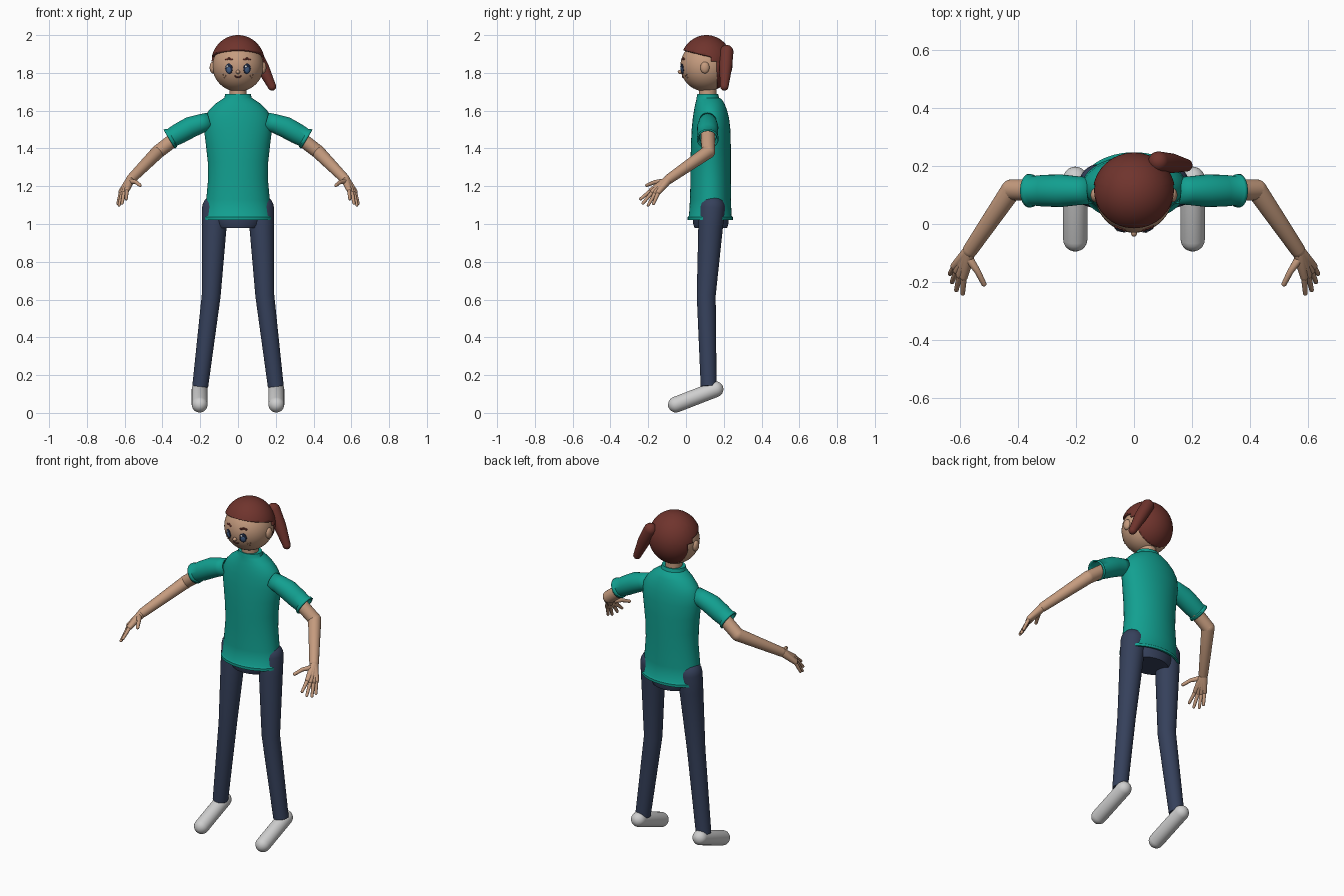
import bpy, bmesh
from math import sin, cos, pi, sqrt
from mathutils import Vector

if "Cube" in bpy.data.objects:
    bpy.data.objects.remove(bpy.data.objects["Cube"])


def material(name, rgb):
    m = bpy.data.materials.new(name)
    m.use_nodes = True
    m.diffuse_color = (*rgb, 1)
    m.node_tree.nodes["Principled BSDF"].inputs["Base Color"].default_value = (*rgb, 1)
    return m


SKIN = material("skin", (0.56, 0.33, 0.21))
HAIR = material("auburn hair", (0.16, 0.034, 0.026))
TEAL = material("teal shirt", (0.006, 0.35, 0.28))
NAVY = material("navy trousers", (0.036, 0.052, 0.105))
SHOE = material("pale grey shoe", (0.62, 0.62, 0.62))
DARK = material("dark eye", (0.012, 0.02, 0.05))
BLUE = material("blue iris", (0.06, 0.12, 0.25))
WHITE = material("white glint", (0.85, 0.85, 0.85))
LIP = material("brown lip", (0.15, 0.04, 0.035))
FRECKLE = material("freckle", (0.36, 0.18, 0.11))


def finish(name, bm, mat, angle=0.7):
    bmesh.ops.recalc_face_normals(bm, faces=bm.faces)
    mesh = bpy.data.meshes.new(name)
    bm.to_mesh(mesh)
    bm.free()
    mesh.materials.append(mat)
    ob = bpy.data.objects.new(name, mesh)
    bpy.context.collection.objects.link(ob)
    bpy.ops.object.select_all(action="DESELECT")
    ob.select_set(True)
    bpy.context.view_layer.objects.active = ob
    bpy.ops.object.shade_smooth_by_angle(angle=angle)
    return ob


def skin_rings(name, rings, mat, caps=True):
    bm = bmesh.new()
    vs = [[bm.verts.new(p) for p in ring] for ring in rings]
    n = len(vs[0])
    for a, b in zip(vs, vs[1:]):
        for i in range(n):
            j = (i + 1) % n
            bm.faces.new((a[i], a[j], b[j], b[i]))
    if caps:
        bm.faces.new(vs[0])
        bm.faces.new(vs[-1])
    return finish(name, bm, mat)


def loft(name, profile, mat, n=48):
    """Stack ellipses given as (z, x radius, front y, back y)."""
    rings = []
    for z, rx, y0, y1 in profile:
        rings.append([Vector((rx * cos(2 * pi * i / n),
                              (y0 + y1) / 2 + (y1 - y0) / 2 * sin(2 * pi * i / n), z))
                      for i in range(n)])
    return skin_rings(name, rings, mat)


def tube(name, path, mat, start=False, end=False, n=24, caps=True):
    """Tube through (point, radius) pairs, with optional round ends."""
    pts = [(Vector(p), r) for p, r in path]

    def dome(p, r, out):
        return [(p + out * r * sin(a), r * cos(a)) for a in (0.3, 0.6, 0.9, 1.2, 1.42, 1.54)]

    head, tail = [], []
    if start:
        head = dome(*pts[0], (pts[0][0] - pts[1][0]).normalized())[::-1]
    if end:
        tail = dome(*pts[-1], (pts[-1][0] - pts[-2][0]).normalized())
    pts = head + pts + tail
    rings = []
    for i, (p, r) in enumerate(pts):
        t = (pts[min(i + 1, len(pts) - 1)][0] - pts[max(i - 1, 0)][0]).normalized()
        u = t.cross(Vector((0, 1, 0))).normalized()
        v = t.cross(u)
        rings.append([p + r * (u * cos(2 * pi * k / n) + v * sin(2 * pi * k / n))
                      for k in range(n)])
    return skin_rings(name, rings, mat, caps)


def ball(name, centre, size, mat, seg=32, facing=None):
    bm = bmesh.new()
    bmesh.ops.create_uvsphere(bm, u_segments=seg, v_segments=seg // 2, radius=1)
    bmesh.ops.scale(bm, vec=size, verts=bm.verts)
    if facing:
        rot = Vector(facing).to_track_quat("Y", "Z").to_matrix()
        bmesh.ops.rotate(bm, matrix=rot, verts=bm.verts)
    bmesh.ops.translate(bm, vec=centre, verts=bm.verts)
    return finish(name, bm, mat, 3)


# Head, neck and nose
HEAD, R = Vector((0, 0.105, 1.836)), 0.135
ball("head", HEAD, (R, R, R), SKIN, 48)
loft("neck", [(1.66, 0.046, 0.068, 0.162), (1.74, 0.046, 0.068, 0.162)], SKIN, 32)
ball("nose", (0, -0.03, 1.805), (0.011, 0.014, 0.011), SKIN, 16)


# Thin face details laid on the head
def plate(name, x, z, w, h, mat, lift=0.0):
    dz = z - HEAD.z
    out = Vector((x, -sqrt(R * R - x * x - dz * dz), dz)).normalized()
    ball(name, HEAD + out * (R + lift), (w, 0.004, h), mat, 16, -out)


for s, side in ((1, "left"), (-1, "right")):
    plate(side + "_eye", s * 0.048, 1.822, 0.021, 0.028, DARK)
    plate(side + "_iris", s * 0.048, 1.816, 0.013, 0.017, BLUE, 0.002)
    plate(side + "_glint", s * 0.048 - 0.007, 1.834, 0.006, 0.007, WHITE, 0.003)
    for k in range(3):
        plate(f"{side}_brow_{k}", s * (0.036 + 0.012 * k), 1.872 + 0.004 * (k == 1),
              0.010, 0.005, HAIR)
    for x, z in ((0.065, 1.785), (0.078, 1.79), (0.072, 1.775)):
        plate(side + "_freckle", s * x, z, 0.003, 0.003, FRECKLE)
    ball(side + "_ear", (s * 0.134, 0.1, 1.828), (0.016, 0.024, 0.031), SKIN)
for k in (-2, -1, 0, 1, 2):
    plate("mouth", k * 0.007, 1.777 + 0.0012 * k * k, 0.006, 0.004, LIP)

# Hair cap: sphere trimmed to a fringe, a step above the ears and a full back
bm = bmesh.new()
bmesh.ops.create_uvsphere(bm, u_segments=48, v_segments=32, radius=1)
bmesh.ops.scale(bm, vec=(0.143, 0.139, 0.149), verts=bm.verts)
bmesh.ops.translate(bm, vec=(0, 0.108, 1.851), verts=bm.verts)
FRINGE = Vector((0, 0.24, 1))
cuts = [((0, -0.02, 1.922), FRINGE), ((0, 0.135, 1.86), (0, 1, 0)),
        ((0, 0.135, 1.86), (0, 0, 1)), ((0, 0.165, 1.8), (0, 1, 0))]
for co, no in cuts:
    bmesh.ops.bisect_plane(bm, geom=bm.verts[:] + bm.edges[:] + bm.faces[:],
                           plane_co=co, plane_no=no)


def is_hair(c):
    above = (c - Vector((0, -0.02, 1.922))).dot(FRINGE) > 0
    return above or c.y > 0.165 or (c.y > 0.135 and c.z > 1.86)


bare = [f for f in bm.faces if not is_hair(f.calc_center_median())]
bmesh.ops.delete(bm, geom=bare, context="FACES")
hair = finish("hair_cap", bm, HAIR, 0.7)
shell = hair.modifiers.new("thickness", "SOLIDIFY")
shell.thickness, shell.offset = 0.02, -1

# Side ponytail
tube("ponytail", [((0.085, 0.215, 1.912), 0.036), ((0.13, 0.21, 1.83), 0.034),
                  ((0.18, 0.203, 1.728), 0.022)], HAIR, True, True)

# Shirt body with collar band and rolled hem
loft("shirt_body", [
    (1.685, 0.05, 0.07, 0.16), (1.687, 0.068, 0.06, 0.17), (1.668, 0.072, 0.056, 0.176),
    (1.66, 0.085, 0.055, 0.19), (1.635, 0.122, 0.049, 0.205), (1.6, 0.155, 0.042, 0.218),
    (1.56, 0.176, 0.036, 0.228), (1.5, 0.18, 0.03, 0.235), (1.42, 0.17, 0.026, 0.237),
    (1.33, 0.16, 0.024, 0.237), (1.24, 0.158, 0.024, 0.237), (1.13, 0.168, 0.021, 0.238),
    (1.045, 0.177, 0.016, 0.241), (1.037, 0.184, 0.009, 0.248), (1.022, 0.184, 0.009, 0.248),
    (1.022, 0.174, 0.02, 0.238), (1.06, 0.165, 0.03, 0.23)], TEAL)

# Trouser seat
loft("trouser_seat", [(1.09, 0.14, 0.035, 0.226), (1.03, 0.136, 0.035, 0.226),
                      (1.0, 0.126, 0.038, 0.224), (0.98, 0.112, 0.045, 0.218)], NAVY)

for s, side in ((1, "left"), (-1, "right")):
    def at(x, y, z):
        return (s * x, y, z)

    # Leg and shoe
    tube(side + "_leg", [(at(0.121, 0.138, 1.085), 0.069), (at(0.126, 0.13, 0.98), 0.065),
                         (at(0.142, 0.107, 0.62), 0.05), (at(0.2, 0.12, 0.14), 0.042)],
         NAVY, start=True, n=32)
    tube(side + "_shoe", [(at(0.203, 0.156, 0.125), 0.042), (at(0.203, -0.053, 0.044), 0.042)],
         SHOE, True, True, n=32)

    # Open sleeve with flared hem
    sleeve = tube(side + "_sleeve", [
        (at(0.15, 0.115, 1.545), 0.046), (at(0.195, 0.115, 1.532), 0.05),
        (at(0.25, 0.115, 1.513), 0.056), (at(0.31, 0.115, 1.48), 0.055),
        (at(0.348, 0.115, 1.459), 0.051), (at(0.354, 0.115, 1.455), 0.057),
        (at(0.364, 0.115, 1.449), 0.058)], TEAL, n=32, caps=False)
    cloth = sleeve.modifiers.new("thickness", "SOLIDIFY")
    cloth.thickness, cloth.offset = 0.008, -1

    # Upper arm and forearm
    tube(side + "_upper_arm", [(at(0.27, 0.115, 1.5), 0.037), (at(0.424, 0.118, 1.382), 0.036)],
         SKIN, end=True)
    tube(side + "_forearm", [(at(0.424, 0.118, 1.382), 0.036), (at(0.566, -0.09, 1.238), 0.026)],
         SKIN, True, True)

    # Hand: overlapping palm strips, each running into a finger
    wrist = Vector(at(0.57, -0.095, 1.234))
    fingers = [((0.588, -0.182, 1.18), (0.592, -0.24, 1.133)),
               ((0.602, -0.175, 1.172), (0.614, -0.228, 1.11)),
               ((0.612, -0.16, 1.168), (0.629, -0.2, 1.1)),
               ((0.62, -0.145, 1.17), (0.636, -0.172, 1.108))]
    for k, (knuckle, tip) in enumerate(fingers):
        tube(f"{side}_palm_{k}", [(wrist, 0.023), (at(*knuckle), 0.014)], SKIN, True, True, 16)
        tube(f"{side}_finger_{k}", [(at(*knuckle), 0.011), (at(*tip), 0.008)],
             SKIN, True, True, 12)
    tube(side + "_thumb", [(at(0.57, -0.12, 1.225), 0.015), (at(0.54, -0.165, 1.222), 0.011),
                           (at(0.519, -0.207, 1.205), 0.009)], SKIN, True, True, 12)
